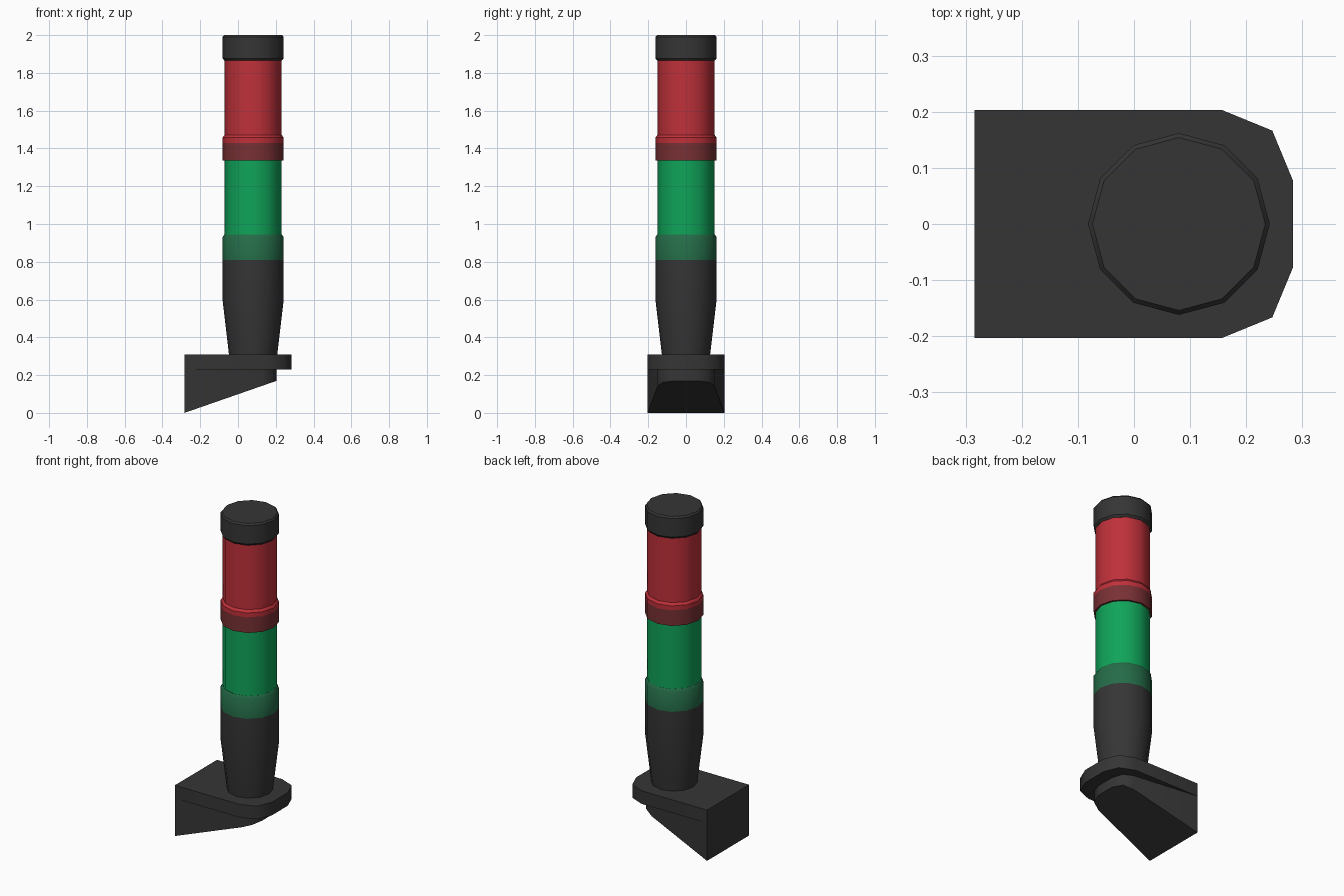
import bpy, bmesh, math

if "Cube" in bpy.data.objects:
    bpy.data.objects.remove(bpy.data.objects["Cube"])

CX = 0.08      # column axis
SIDES = 12


def material(name, rgb):
    m = bpy.data.materials.new(name)
    m.diffuse_color = (*rgb, 1)
    m.use_nodes = True
    m.node_tree.nodes["Principled BSDF"].inputs["Base Color"].default_value = m.diffuse_color
    return m


black = material("charcoal plastic", (0.036, 0.036, 0.036))
green = material("green lens", (0.005, 0.37, 0.10))
dark_green = material("dark green collar", (0.018, 0.15, 0.065))
red = material("red lens", (0.52, 0.03, 0.042))
dark_red = material("dark red collar", (0.19, 0.03, 0.034))


def finish(name, bm, mat, angle):
    bmesh.ops.recalc_face_normals(bm, faces=bm.faces[:])
    me = bpy.data.meshes.new(name)
    bm.to_mesh(me)
    bm.free()
    me.materials.append(mat)
    ob = bpy.data.objects.new(name, me)
    bpy.context.collection.objects.link(ob)
    bpy.ops.object.select_all(action='DESELECT')
    ob.select_set(True)
    bpy.context.view_layer.objects.active = ob
    bpy.ops.object.shade_smooth_by_angle(angle=math.radians(angle))
    return ob


def loft(bm, rings):
    """Join rings of points with quads and cap both ends."""
    loops = [[bm.verts.new(p) for p in ring] for ring in rings]
    n = len(loops[0])
    for a, b in zip(loops, loops[1:]):
        for i in range(n):
            j = (i + 1) % n
            bm.faces.new((a[i], a[j], b[j], b[i]))
    bm.faces.new(loops[0][::-1])
    bm.faces.new(loops[-1])


def lathe(name, profile, mat):
    bm = bmesh.new()
    loft(bm, [[(CX + r * math.cos(2 * math.pi * i / SIDES),
                r * math.sin(2 * math.pi * i / SIDES), z)
               for i in range(SIDES)] for r, z in profile])
    return finish(name, bm, mat, 35)


# Light column, bottom to top: (radius, height)
lathe("column_base", [(0.128, 0.31), (0.162, 0.60), (0.162, 0.81)], black)
lathe("green_collar", [(0.162, 0.81), (0.162, 0.93), (0.152, 0.945)], dark_green)
lathe("green_lens", [(0.151, 0.945), (0.151, 1.335)], green)
lathe("red_collar", [(0.162, 1.335), (0.162, 1.43)], dark_red)
lathe("red_lens", [(0.162, 1.43), (0.162, 1.457), (0.151, 1.472), (0.151, 1.87)], red)
lathe("top_cap", [(0.152, 1.865), (0.162, 1.877), (0.162, 1.99), (0.154, 2.0)], black)


def outline(half, nose, wall=-0.284):
    """D-shaped plan: square at the wall, rounded at the nose."""
    side = [(wall, 0.203), (CX + 0.38 * nose, half),
            (CX + 0.82 * nose, 0.82 * half), (CX + nose, 0.385 * half)]
    return side + [(x, -y) for x, y in reversed(side)]


# Mounting plate
bm = bmesh.new()
plan = outline(0.203, 0.203)
loft(bm, [[(x, y, z) for x, y in plan] for z in (0.23, 0.31)])
finish("mounting_plate", bm, black, 50)

# Sloping bracket under the plate, flaring out to the wall face
bm = bmesh.new()
plan = outline(0.15, 0.125)
slope = 0.17 / (0.205 + 0.284)
loft(bm, [[(x, y, (x + 0.284) * slope) for x, y in plan],
          [(x, y, 0.23) for x, y in plan]])
finish("wall_bracket", bm, black, 50)
